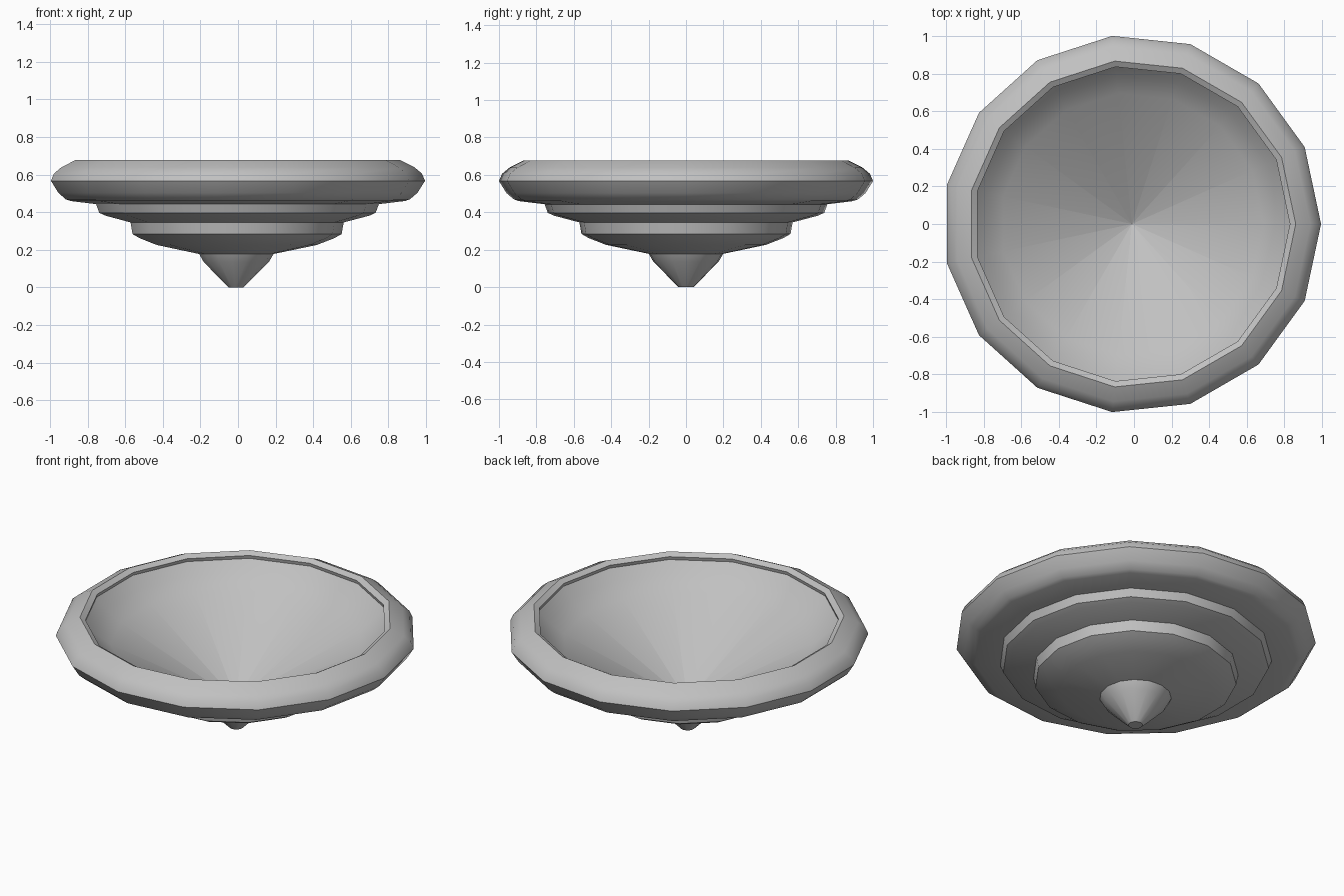
import bpy, bmesh, math

cube = bpy.data.objects.get("Cube")
if cube:
    bpy.data.objects.remove(cube, do_unlink=True)

SIDES = 15
CENTRE_X = -0.011  # an odd number of sides sits off the middle of its bounds

grey = bpy.data.materials.new("plain grey")
grey.use_nodes = True
colour = (0.53, 0.53, 0.53, 1)
grey.diffuse_color = colour
grey.node_tree.nodes["Principled BSDF"].inputs["Base Color"].default_value = colour


def lathe(name, profile, cap_start=False):
    """Turn (radius, height) points round z; the outside is right of the path."""
    bm = bmesh.new()
    angles = [2 * math.pi * k / SIDES for k in range(SIDES)]
    # A point on the axis keeps one vertex per side, so the fan shades as facets
    rings = [[bm.verts.new((r * math.cos(a), r * math.sin(a), z)) for a in angles]
             for r, z in profile]
    for i in range(len(rings) - 1):
        low, high = rings[i], rings[i + 1]
        for k in range(SIDES):
            n = (k + 1) % SIDES
            if profile[i + 1][0] == 0:
                bm.faces.new((low[k], low[n], high[k]))
            else:
                bm.faces.new((low[k], low[n], high[n], high[k]))
    if cap_start:
        bm.faces.new(rings[0][::-1])
    mesh = bpy.data.meshes.new(name)
    bm.to_mesh(mesh)
    bm.free()
    mesh.materials.append(grey)
    obj = bpy.data.objects.new(name, mesh)
    obj.location.x = CENTRE_X
    bpy.context.collection.objects.link(obj)
    bpy.ops.object.select_all(action='DESELECT')
    obj.select_set(True)
    bpy.context.view_layer.objects.active = obj
    bpy.ops.object.shade_smooth_by_angle(angle=math.radians(40))


# Blunt pointed foot
lathe("foot_cone", [(0.04, 0), (0.175, 0.135), (0.2, 0.178)], cap_start=True)

# Two stepped tiers under the dish
lathe("lower_tier", [(0.2, 0.178), (0.43, 0.226), (0.523, 0.262), (0.562, 0.284), (0.573, 0.346)])
lathe("upper_tier", [(0.573, 0.346), (0.71, 0.382), (0.743, 0.397), (0.76, 0.443)])

# Rounded outer rim with an inward lip
lathe("rim", [(0.76, 0.443), (0.9, 0.46), (0.925, 0.469), (0.965, 0.503), (1.0055, 0.567),
              (0.989, 0.606), (0.949, 0.639), (0.871, 0.678), (0.84, 0.66), (0.845, 0.64)])

# Hollow bowl, steeper near the lip and conical to the middle
lathe("bowl", [(0.845, 0.64), (0.79, 0.58), (0.7, 0.51), (0, 0.16)])
